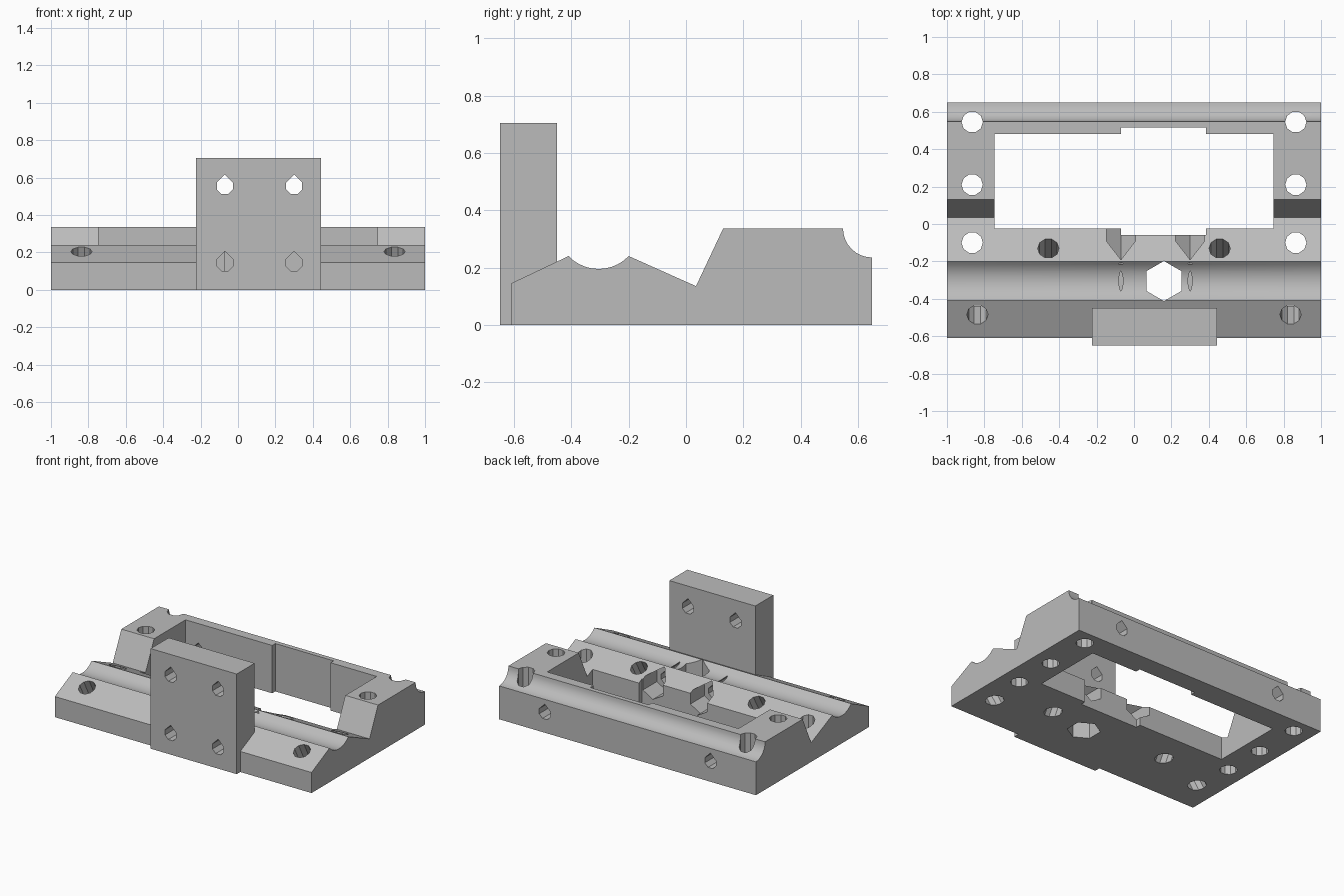
import bpy, bmesh
from math import sin, cos, pi, radians, sqrt
from mathutils import Vector

default = bpy.data.objects.get("Cube")
if default:
    bpy.data.objects.remove(default, do_unlink=True)

grey = bpy.data.materials.new("plain_grey")
grey.use_nodes = True
grey.diffuse_color = (0.5, 0.5, 0.5, 1)
grey.node_tree.nodes["Principled BSDF"].inputs["Base Color"].default_value = (0.5, 0.5, 0.5, 1)


def prism(name, ring, sweep):
    """Solid made by sweeping a closed ring of points along a vector."""
    bm = bmesh.new()
    face = bm.faces.new([bm.verts.new(p) for p in ring])
    top = bmesh.ops.extrude_face_region(bm, geom=[face])["geom"]
    bmesh.ops.translate(bm, vec=sweep, verts=[g for g in top if isinstance(g, bmesh.types.BMVert)])
    bmesh.ops.recalc_face_normals(bm, faces=bm.faces)
    mesh = bpy.data.meshes.new(name)
    bm.to_mesh(mesh)
    bm.free()
    mesh.materials.append(grey)
    ob = bpy.data.objects.new(name, mesh)
    bpy.context.collection.objects.link(ob)
    return ob


def arc(cy, cz, r, a0, a1, n):
    angles = [radians(a0 + (a1 - a0) * i / n) for i in range(n + 1)]
    return [(cy + r * cos(a), cz + r * sin(a)) for a in angles]


def polygon(n, r, turn=0):
    return [(r * cos(turn + 2 * pi * i / n), r * sin(turn + 2 * pi * i / n)) for i in range(n)]


# Base: side profile with rod groove, V notch and rear cove
profile = [(-0.61, 0), (-0.61, 0.145)]
profile += arc(-0.305, 0.34, 0.145, 223.6, 316.4, 10)
profile += [(0.035, 0.135), (0.13, 0.337)]
profile += arc(0.65, 0.337, 0.102, 180, 270, 8)
profile += [(0.65, 0)]
base = prism("mounting_base", [(-1, y, z) for y, z in profile], (2, 0, 0))

# Upright plate at the front
plate = prism("front_plate", [(-0.225, -0.65, 0), (0.445, -0.65, 0), (0.445, -0.45, 0),
                              (-0.225, -0.45, 0)], (0, 0, 0.705))
cutters = []


def cut(name, ring, sweep):
    cutters.append(prism(name, ring, sweep))


def bore(name, centre, direction, r=0.057):
    """Round hole along a direction lying in the YZ plane."""
    d = Vector(direction).normalized()
    u, v = Vector((1, 0, 0)), d.cross(Vector((1, 0, 0)))
    start = Vector(centre) + d * 0.15
    cut(name, [start + u * a + v * b for a, b in polygon(10, r)], d * -0.6)


def teardrop(name, x, z, y0, y1, r=0.047):
    ring = [p for p in polygon(8, r, pi / 8) if p[1] < r * 0.7]
    ring.insert(1, (0, r * 1.31))
    # Keep the outline in angular order, with the peak between the shoulders
    right = [p for p in ring if p[0] > 0.001]
    left = [p for p in ring if p[0] < -0.001]
    right.sort(key=lambda p: p[1])
    left.sort(key=lambda p: -p[1])
    ring = right + [(0, r * 1.31)] + left
    cut(name, [(x + a, y0, z + b) for a, b in ring], (0, y1 - y0, 0))


# Central window with a shallow recess front and back
window = [(-0.745, -0.025), (-0.07, -0.025), (-0.07, -0.06), (0.385, -0.06), (0.385, -0.025),
          (0.745, -0.025), (0.745, 0.48), (0.385, 0.48), (0.385, 0.515), (-0.07, 0.515),
          (-0.07, 0.48), (-0.745, 0.48)]
cut("window", [(x, y, -0.1) for x, y in window], (0, 0, 0.6))

# Hexagonal well in the groove
cut("hex_well", [(0.16 + a, -0.305 + b, -0.1) for a, b in polygon(6, 0.107, pi / 6)], (0, 0, 0.6))

# Vertical and slanted screw holes, mirrored left and right
for s in (-1, 1):
    for y in (0.545, 0.21, -0.1):
        bore("vertical_hole", (s * 0.865, y, 0.3), (0, 0, 1))
    lean = radians(28)
    bore("front_slanted_hole", (s * 0.837, -0.485, 0.205), (0, -sin(lean), cos(lean)))
    lean = radians(30)
    bore("inner_slanted_hole", (s * 0.458, -0.13, 0.21), (0, sin(lean), cos(lean)))
    teardrop("rear_hole", s * 0.645, 0.14, 0.4, 0.7)

# Plate holes with hexagonal nut traps behind the lower pair
for x in (-0.07, 0.30):
    teardrop("upper_plate_hole", x, 0.555, -0.7, -0.4)
    teardrop("lower_plate_hole", x, 0.145, -0.7, -0.1)
    cut("nut_trap", [(x + a, -0.215, 0.146 + b) for a, b in polygon(6, 0.09, pi / 6)], (0, 0.21, 0))

# Combine everything into one solid
for tool, op in [(plate, 'UNION')] + [(c, 'DIFFERENCE') for c in cutters]:
    mod = base.modifiers.new(tool.name, 'BOOLEAN')
    mod.object, mod.operation, mod.solver = tool, op, 'EXACT'
bpy.context.view_layer.update()
solid = bpy.data.meshes.new_from_object(base.evaluated_get(bpy.context.evaluated_depsgraph_get()))
base.modifiers.clear()
base.data = solid
for tool in [plate] + cutters:
    bpy.data.objects.remove(tool, do_unlink=True)

# Smooth the curved channels, keep all other edges sharp
for ob in bpy.context.selected_objects:
    ob.select_set(False)
base.select_set(True)
bpy.context.view_layer.objects.active = base
bpy.ops.object.shade_smooth_by_angle(angle=radians(20))
